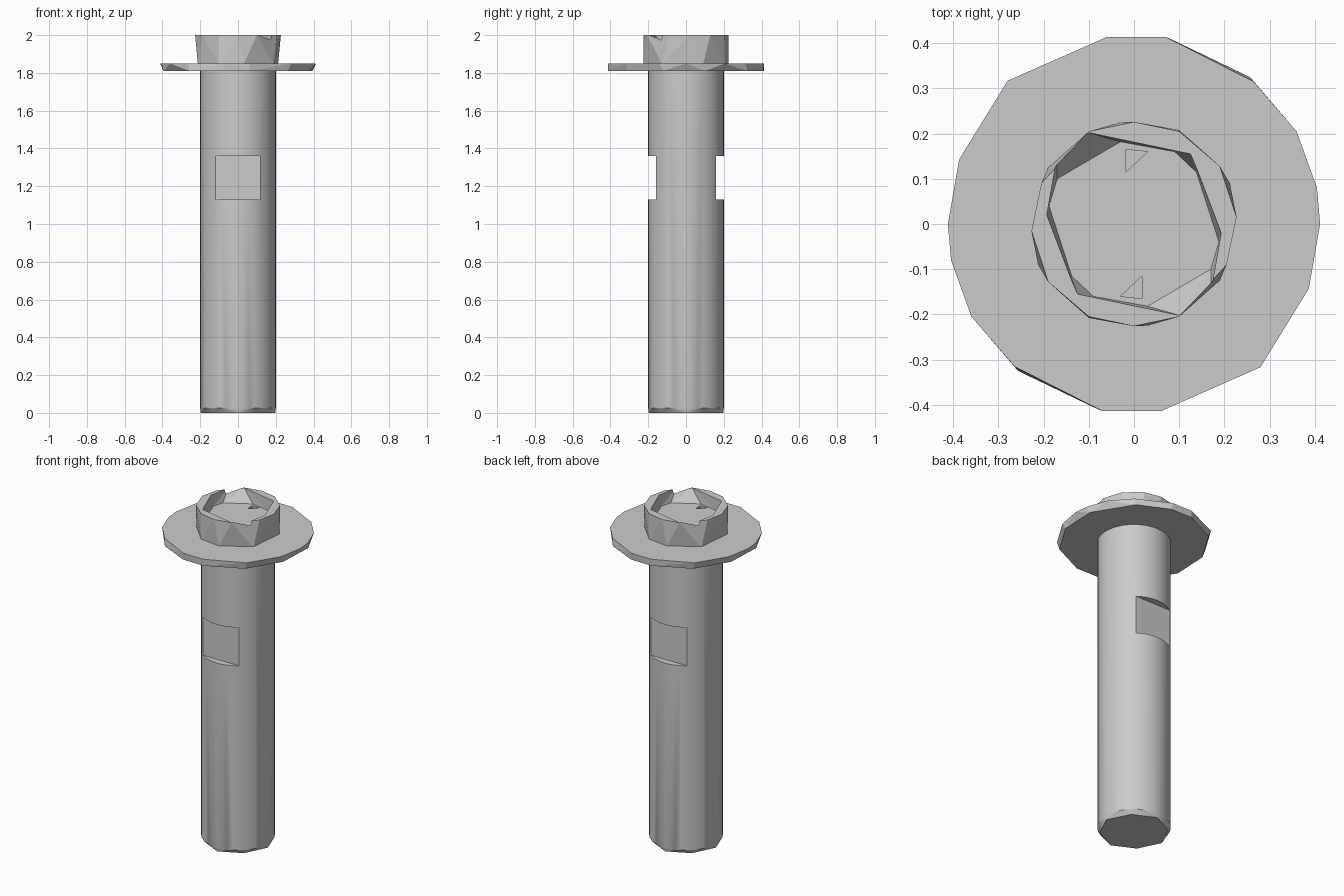
import bpy, bmesh, math

if "Cube" in bpy.data.objects:
    bpy.data.objects.remove(bpy.data.objects["Cube"], do_unlink=True)

steel = bpy.data.materials.new("plain_grey_steel")
steel.use_nodes = True
grey = (0.6, 0.6, 0.6, 1.0)
steel.diffuse_color = grey
steel.node_tree.nodes["Principled BSDF"].inputs["Base Color"].default_value = grey


def ring(half, z):
    """Complete half an outline by point symmetry and place it at height z."""
    return [(x, y, z) for x, y in half] + [(-x, -y, z) for x, y in half]


def circle(n, r, z):
    return [(r * math.cos(math.tau * i / n), r * math.sin(math.tau * i / n), z) for i in range(n)]


def solid(name, points):
    """Convex faceted solid around the given rings."""
    bm = bmesh.new()
    for p in points:
        bm.verts.new(p)
    out = bmesh.ops.convex_hull(bm, input=bm.verts[:])
    loose = [v for v in bm.verts if not v.link_faces]
    bmesh.ops.delete(bm, geom=loose, context='VERTS')
    bmesh.ops.dissolve_limit(bm, angle_limit=math.radians(0.5), verts=bm.verts[:], edges=bm.edges[:])
    bmesh.ops.recalc_face_normals(bm, faces=bm.faces[:])
    mesh = bpy.data.meshes.new(name)
    bm.to_mesh(mesh)
    bm.free()
    obj = bpy.data.objects.new(name, mesh)
    bpy.context.collection.objects.link(obj)
    mesh.materials.append(steel)
    return obj


def activate(obj):
    bpy.ops.object.select_all(action='DESELECT')
    obj.select_set(True)
    bpy.context.view_layer.objects.active = obj


def cut(obj, cutter):
    cutter.hide_render = True
    mod = obj.modifiers.new("cut", 'BOOLEAN')
    mod.operation = 'DIFFERENCE'
    mod.solver = 'EXACT'
    mod.object = cutter
    activate(obj)
    bpy.ops.object.modifier_apply(modifier=mod.name)
    bpy.data.objects.remove(cutter, do_unlink=True)


# Shaft: round rod with a small faceted chamfer at the foot
foot = circle(4, 0.197, 0.0) + [(x * 0.132, y * 0.132, 0.0) for x in (-1, 1) for y in (-1, 1)]
shaft = solid("shaft", circle(40, 0.2, 0.025) + circle(40, 0.2, 1.84) + foot)

# Wrench flats on the front and back
for side in (-1, 1):
    box = [(x, side * y, z) for x in (-0.3, 0.3) for y in (0.16, 0.4) for z in (1.13, 1.36)]
    cut(shaft, solid("flat_cutter", box))
activate(shaft)
bpy.ops.object.shade_smooth_by_angle(angle=math.radians(25))

# Flange: faceted disc
flange_top = [(0.412, 0.0), (0.405, 0.08), (0.36, 0.205), (0.265, 0.315),
              (0.07, 0.414), (-0.06, 0.414), (-0.28, 0.317), (-0.387, 0.143)]
flange_foot = [(0.395, 0.1), (0.257, 0.325), (0.08, 0.41), (-0.06, 0.412), (-0.265, 0.315), (-0.385, 0.12)]
flange = solid("flange", ring(flange_top, 1.85) + ring(flange_foot, 1.81))

# Collar: faceted head, slightly wider at the top
collar_top = [(0.227, 0.015), (0.19, 0.128), (0.1, 0.205), (0.0, 0.226), (-0.1, 0.205), (-0.205, 0.09)]
collar_foot = [(0.212, 0.09), (0.1, 0.208), (-0.03, 0.225), (-0.19, 0.125)]
collar = solid("collar", ring(collar_top, 2.0) + ring(collar_foot, 1.845))

# Shallow recess in the head
rim = [(-0.17, 0.15), (-0.1, 0.202), (0.125, 0.155), (0.14, 0.12), (0.193, -0.02)]
floor = [(-0.17, 0.1), (-0.03, 0.182), (0.09, 0.16), (0.138, 0.115), (0.188, -0.04)]
cut(collar, solid("recess_cutter", ring(rim, 2.0) + ring(rim, 2.05) + ring(floor, 1.93)))

# Two tiny spanner pits in the recess floor
for side in (-1, 1):
    pit = [(side * x, side * y, z) for x, y in ((-0.018, 0.115), (-0.018, 0.165), (0.03, 0.16))
           for z in (1.9, 1.95)]
    cut(collar, solid("pit_cutter", pit))
